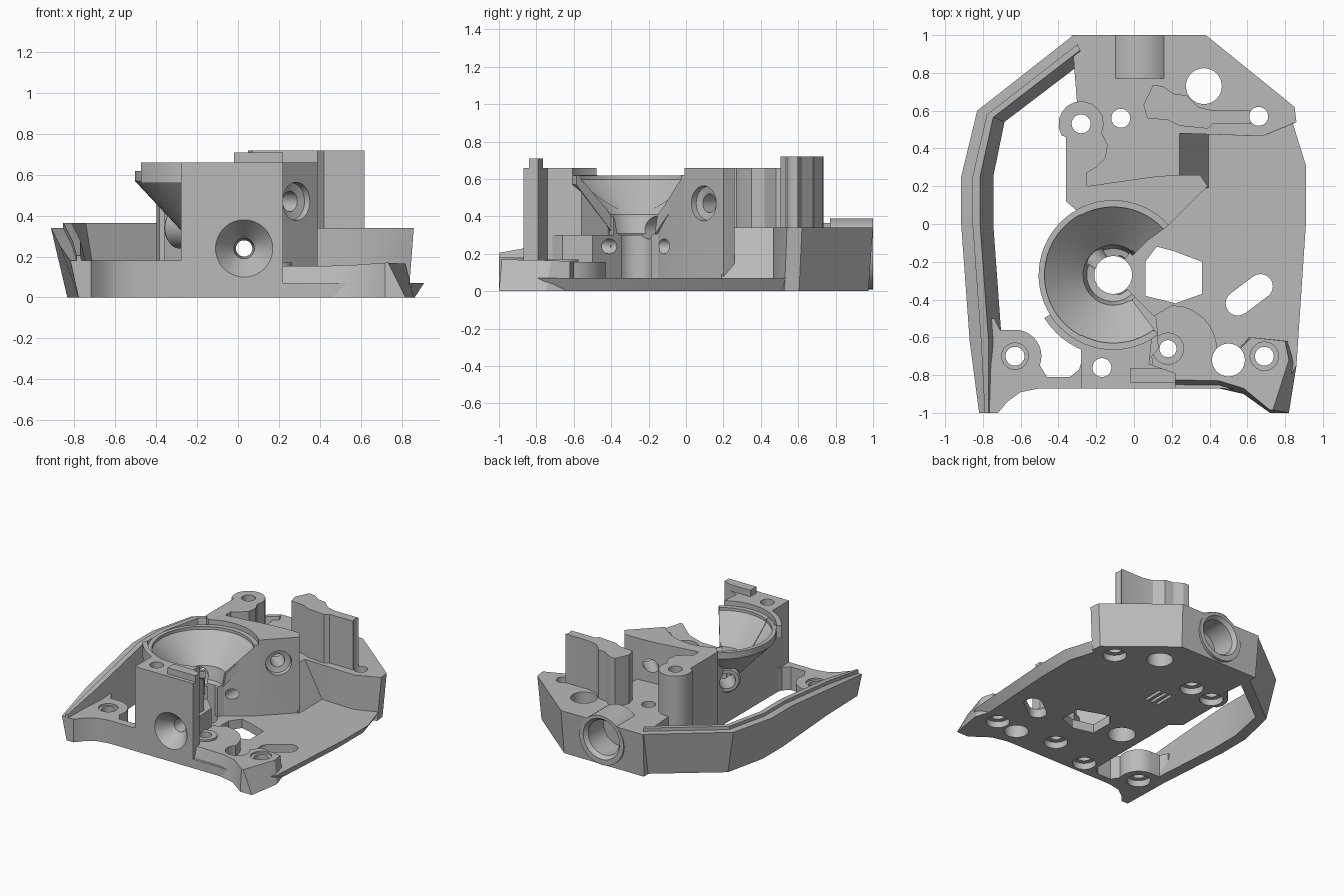
import bpy, bmesh, math
from mathutils import Vector

cube = bpy.data.objects.get("Cube")
if cube:
    bpy.data.objects.remove(cube, do_unlink=True)

grey = bpy.data.materials.new("plain grey")
grey.use_nodes = True
grey.diffuse_color = (0.49, 0.49, 0.49, 1)
bsdf = next(n for n in grey.node_tree.nodes if n.type == "BSDF_PRINCIPLED")
bsdf.inputs["Base Color"].default_value = grey.diffuse_color

parts, cutters = [], []


def loft(name, rings, group=parts):
    """Skin a list of equal rings and close both ends."""
    bm = bmesh.new()
    loops = [[bm.verts.new(p) for p in ring] for ring in rings]
    n = len(loops[0])
    for a, b in zip(loops, loops[1:]):
        for i in range(n):
            j = (i + 1) % n
            bm.faces.new((a[i], a[j], b[j], b[i]))
    bm.faces.new(loops[0])
    bm.faces.new(loops[-1])
    bmesh.ops.recalc_face_normals(bm, faces=bm.faces)
    mesh = bpy.data.meshes.new(name)
    bm.to_mesh(mesh)
    bm.free()
    mesh.materials.append(grey)
    ob = bpy.data.objects.new(name, mesh)
    bpy.context.scene.collection.objects.link(ob)
    group.append(ob)


def prism(name, pts, z0, z1, group=parts, sx=1, sy=1):
    """Extruded outline; the underside may narrow at the sides and rear."""
    loft(name, [[(x * sx, y * sy if y > .5 else y, z0) for x, y in pts],
                [(x, y, z1) for x, y in pts]], group)


def lathe(name, origin, profile, axis=(0, 0, 1), group=parts, n=48):
    """Profile of (radius, distance) turned around an axis."""
    turn = Vector(axis).to_track_quat("Z", "Y")
    loft(name, [[Vector(origin) + turn @ Vector((x, y, h))
                 for x, y in arc(0, 0, r, 0, 360, n)[:-1]] for r, h in profile], group)


def arc(cx, cy, r, a0, a1, n=10):
    return [(cx + r * math.cos(math.radians(a0 + (a1 - a0) * i / n)),
             cy + r * math.sin(math.radians(a0 + (a1 - a0) * i / n)))
            for i in range(n + 1)]


def open_lathe(name, section, a0, a1):
    """Closed section of (radius, height) swept part way round the funnel axis."""
    columns = [[(x, y, h) for x, y in arc(-.11, -.27, r, a0, a1, 40)]
               for r, h in section]
    loft(name, list(zip(*columns)))


# Floor plate
prism("floor_plate", [
    (-.3, .95), (.36, .96), (.82, .6), (.91, .31), (.91, 0), (.86, -.75),
    (.8, -.85), (.6, -.88), (.45, -.87), (-.28, -.87),
    (-.28, .05), (-.36, .12), (-.36, .5), (-.3, .65)], 0, .07, sx=.95)

# Raised rear deck with angled corners
prism("rear_deck", [
    (-.33, 1), (.38, 1), (.85, .62), (.86, .54), (.68, .465), (.24, .48),
    (.24, .2), (.1, .05), (-.28, .05), (-.36, .12), (-.36, .5), (-.3, .62)],
    0, .34, sx=.97, sy=.975)
loft("deck_slope", [
    [(0, .19, .06), (.4, .19, .06), (.4, .49, .06), (0, .49, .06)],
    [(0, .19, .34), (.24, .19, .34), (.24, .49, .34), (0, .49, .34)]])

# Leaning left rail with a small raised lip
rail = [(-.82, -1, .18, .5, 0), (-.87, -.62, .25, 1, 0), (-.915, 0, .34, 1, 0),
        (-.915, .25, .34, 1, 0), (-.83, .6, .34, .85, -.35),
        (-.32, 1, .34, .35, -.8)]
loft("left_rail", [
    [(x + ix * t, y + iy * t, z) for t, z in (
        (.08, 0), (0, top), (.06, top), (.06, top + .025),
        (.1, top + .025), (.17, 0))]
    for x, y, top, ix, iy in rail])

# Low shelves at the two front corners
prism("front_left_shelf", [
    (-.78, -1), (-.72, -1), (-.67, -.94), (-.6, -.89), (-.5, -.87),
    (-.2, -.87), (-.2, -.7), (-.27, -.7), (-.29, -.77), (-.34, -.81), (-.46, -.81)]
    + arc(-.63, -.7, .14, -20, 90) + [(-.71, -.56), (-.74, -.5), (-.78, -.5)],
    0, .18)
prism("front_right_shelf",
      [(.08, -.5), (.2, -.43)] + arc(.2, -.67, .24, 75, 0)
      + [(.44, -.8), (.1, -.8)], .05, .155)
loft("front_right_corner", [
    [(.2, -.87, 0), (.45, -.87, 0), (.58, -.9, 0), (.72, -1, 0), (.82, -1, 0),
     (.86, -.75, 0), (.82, -.62, 0), (.6, -.6, 0), (.45, -.78, 0), (.2, -.78, 0)],
    [(.2, -.825, .155), (.45, -.83, .155), (.58, -.87, .16), (.72, -.985, .17),
     (.735, -.985, .17), (.82, -.72, .165), (.8, -.62, .16), (.62, -.6, .16),
     (.45, -.78, .155), (.2, -.78, .155)]])
lathe("front_boss", (.18, -.66, 0), [(.085, .05), (.085, .17)])

# Tall core with front column, left side and rear block
prism("core", [
    (-.28, -.87), (.22, -.87), (.22, -.79), (.08, -.74), (.1, -.56),
    (0, -.42), (-.11, -.36), (-.11, -.18), (0, -.14), (.18, -.01), (.39, .2),
    (.35, .26), (.22, .26), (.1, .25), (-.25, .2), (-.36, .12), (-.28, .05)],
    0, .66)
prism("column_ridge", [(-.02, -.84), (.22, -.84), (.22, -.79), (.15, -.765),
                       (-.02, -.765)], .65, .71)
prism("column_ledge", [(.06, -.74), (.13, -.66), (.12, -.5), (0, -.38), (-.05, -.5)],
      0, .3)

# Nozzle and funnel, both open towards the front right, and an outer crescent
open_lathe("nozzle", [(.105, 0), (.165, 0), (.165, .4), (.105, .295)], 53, 315)
open_lathe("funnel", [
    (.145, .305), (.17, .33), (.395, .57), (.395, .62), (.364, .62),
    (.364, .597), (.165, .408)], 45, 307)
prism("funnel_crescent", arc(-.11, -.27, .43, 212, 275)
      + arc(-.11, -.27, .385, 275, 212), .56, .66)

# Angled inlet on the left side of the core
lathe("side_inlet", (-.11, -.27, .34), [(.1, .1), (.1, .25), (.085, .27)], (-1, 1, 0))

# Left rear post and the tall rear tower
prism("left_post", [(-.28, .05), (-.25, .2), (-.25, .27), (-.2, .3),
                    (-.15, .35), (-.14, .42), (-.17, .48)]
      + arc(-.28, .53, .12, 0, 210) + [(-.36, .46), (-.36, .12)], 0, .66)
prism("rear_tower", [
    (.05, .63), (.1, .735), (.15, .73), (.21, .69), (.28, .68), (.34, .62),
    (.42, .6), (.62, .6), (.62, .53), (.42, .53), (.39, .505), (.24, .52),
    (.18, .55), (.07, .56)], .3, .72)

# Horizontal socket in the back
lathe("rear_socket", (.03, 1, .2), [(.19, 0), (.19, .23)], (0, -1, 0))

# Vertical holes, the screw holes being wider underneath
for x, y, r in [(.37, .73, .095), (.66, .57, .05), (-.28, .53, .05),
                (-.07, .56, .05), (.69, -.7, .05), (.5, -.72, .087),
                (-.17, -.76, .05), (.18, -.66, .045), (-.63, -.7, .05)]:
    wide = max(r, .085)
    lathe("hole_cutter", (x, y, 0), [(wide, -.1), (wide, .05), (r, .051), (r, 1)],
          group=cutters, n=32)
lathe("counterbore", (.69, -.7, 0), [(.075, .145), (.075, .4)], group=cutters)
lathe("counterbore", (-.63, -.7, 0), [(.07, .165), (.07, .5)], group=cutters)

# Slot, angular window and three small vents in the floor
prism("slot_cutter", arc(.55, -.42, .065, 125, 305) + arc(.67, -.33, .065, -55, 125),
      -.1, .3, cutters)
prism("window_cutter", [(.06, -.2), (.12, -.12), (.2, -.14), (.36, -.2),
                        (.36, -.37), (.22, -.42), (.06, -.38)], -.1, .3, cutters)
for x in (-.02, .03, .08):
    prism("vent_cutter", [(x - .012, .22), (x + .012, .22), (x + .012, .39),
                          (x - .012, .39)], -.1, .03, cutters)

# Bores: funnel, back socket, front countersink and angled side holes
lathe("funnel_cutter", (-.11, -.27, 0), [
    (.1, -.1), (.1, .3), (.14, .31), (.16, .41), (.36, .6), (.36, .621),
    (.394, .622), (.394, .9)], group=cutters, n=64)
lathe("socket_cutter", (.03, 1.01, .21), [(.165, 0), (.135, .04), (.135, .23)],
      (0, -1, 0), cutters)
lathe("countersink_cutter", (.03, -.88, .24), [
    (.145, 0), (.14, .01), (.05, .12), (.04, .3), (.04, 1.8)], (0, 1, 0), cutters)
lathe("side_hole_cutter", (.29, .09, .47), [
    (.1, -.05), (.09, .04), (.05, .05), (.05, .5)], (-1, 1, 0), cutters)
lathe("inlet_cutter", (-.11, -.27, .34), [(.06, .05), (.06, .3)], (-1, 1, 0), cutters)

# Cut every part, then discard the cutters
for ob in parts:
    for cutter in cutters:
        mod = ob.modifiers.new("cut", "BOOLEAN")
        mod.operation = "DIFFERENCE"
        mod.solver = "EXACT"
        mod.object = cutter
graph = bpy.context.evaluated_depsgraph_get()
graph.update()
meshes = [bpy.data.meshes.new_from_object(ob.evaluated_get(graph)) for ob in parts]
for ob, mesh in zip(parts, meshes):
    ob.modifiers.clear()
    ob.data = mesh
for cutter in cutters:
    bpy.data.objects.remove(cutter, do_unlink=True)

# Smooth the round surfaces and keep edges sharp
for ob in bpy.context.view_layer.objects:
    ob.select_set(ob in parts)
bpy.context.view_layer.objects.active = parts[0]
bpy.ops.object.shade_smooth_by_angle(angle=math.radians(25))
